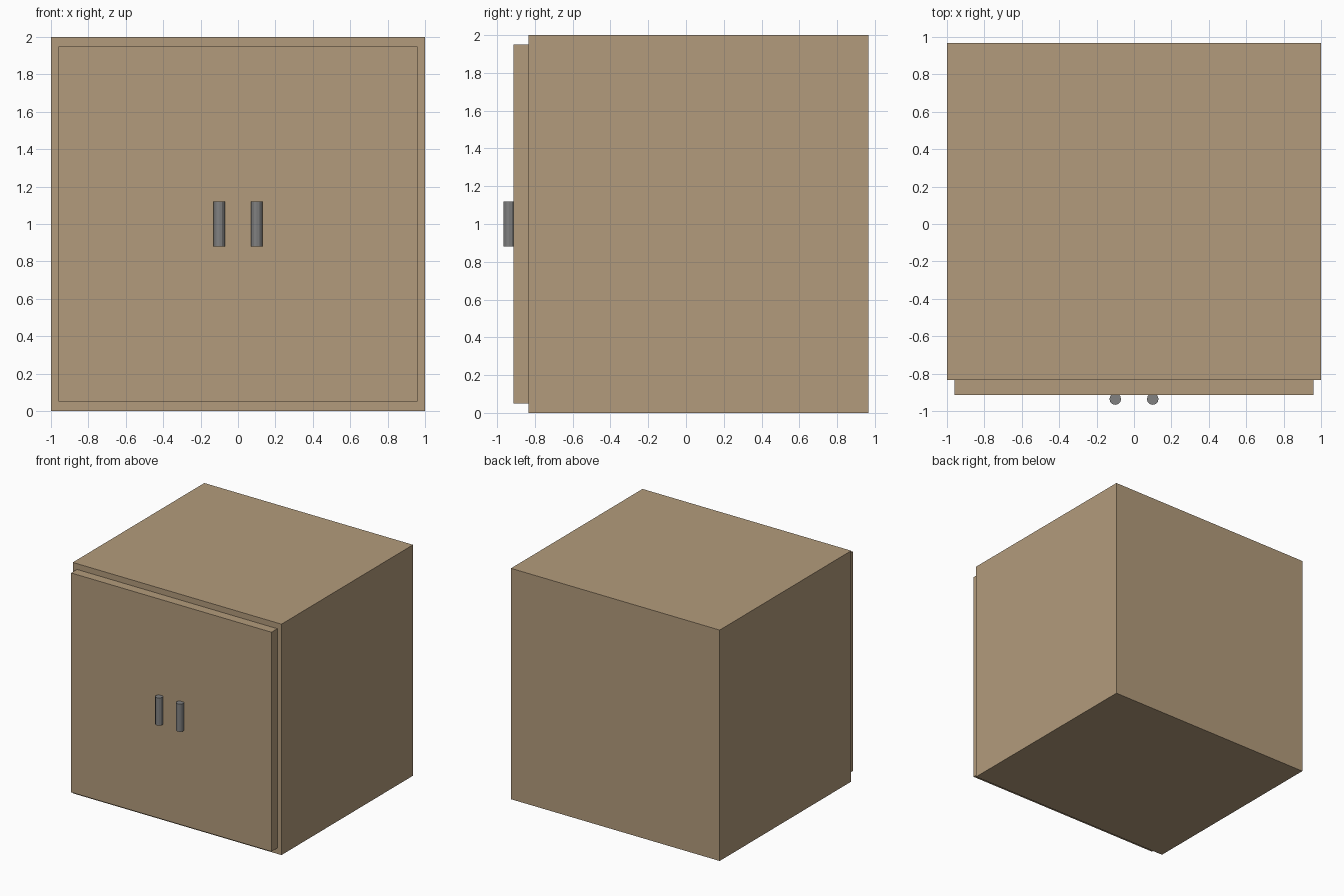
import bpy

if "Cube" in bpy.data.objects:
    bpy.data.objects.remove(bpy.data.objects["Cube"])


def material(name, rgb):
    m = bpy.data.materials.new(name)
    m.diffuse_color = (*rgb, 1)
    m.use_nodes = True
    m.node_tree.nodes["Principled BSDF"].inputs["Base Color"].default_value = m.diffuse_color
    return m


wood = material("wood", (0.45, 0.33, 0.2))
metal = material("metal", (0.22, 0.22, 0.22))


def box(name, lo, hi):
    centre = [(a + b) / 2 for a, b in zip(lo, hi)]
    bpy.ops.mesh.primitive_cube_add(size=1, location=centre)
    o = bpy.context.object
    o.name = name
    o.scale = [b - a for a, b in zip(lo, hi)]
    bpy.ops.object.transform_apply(location=False, rotation=False, scale=True)
    o.data.materials.append(wood)


# Cabinet carcass and the front door panel
box("cabinet_body", (-1, -0.833, 0), (1, 0.967, 2))
box("door_panel", (-0.96, -0.913, 0.05), (0.96, -0.833, 1.95))

# Pair of upright bar handles, set slightly into the door
for side, x in (("left", -0.1), ("right", 0.1)):
    bpy.ops.mesh.primitive_cylinder_add(
        vertices=12, radius=0.031, depth=0.24, location=(x, -0.936, 1))
    handle = bpy.context.object
    handle.name = side + "_handle"
    handle.data.materials.append(metal)
